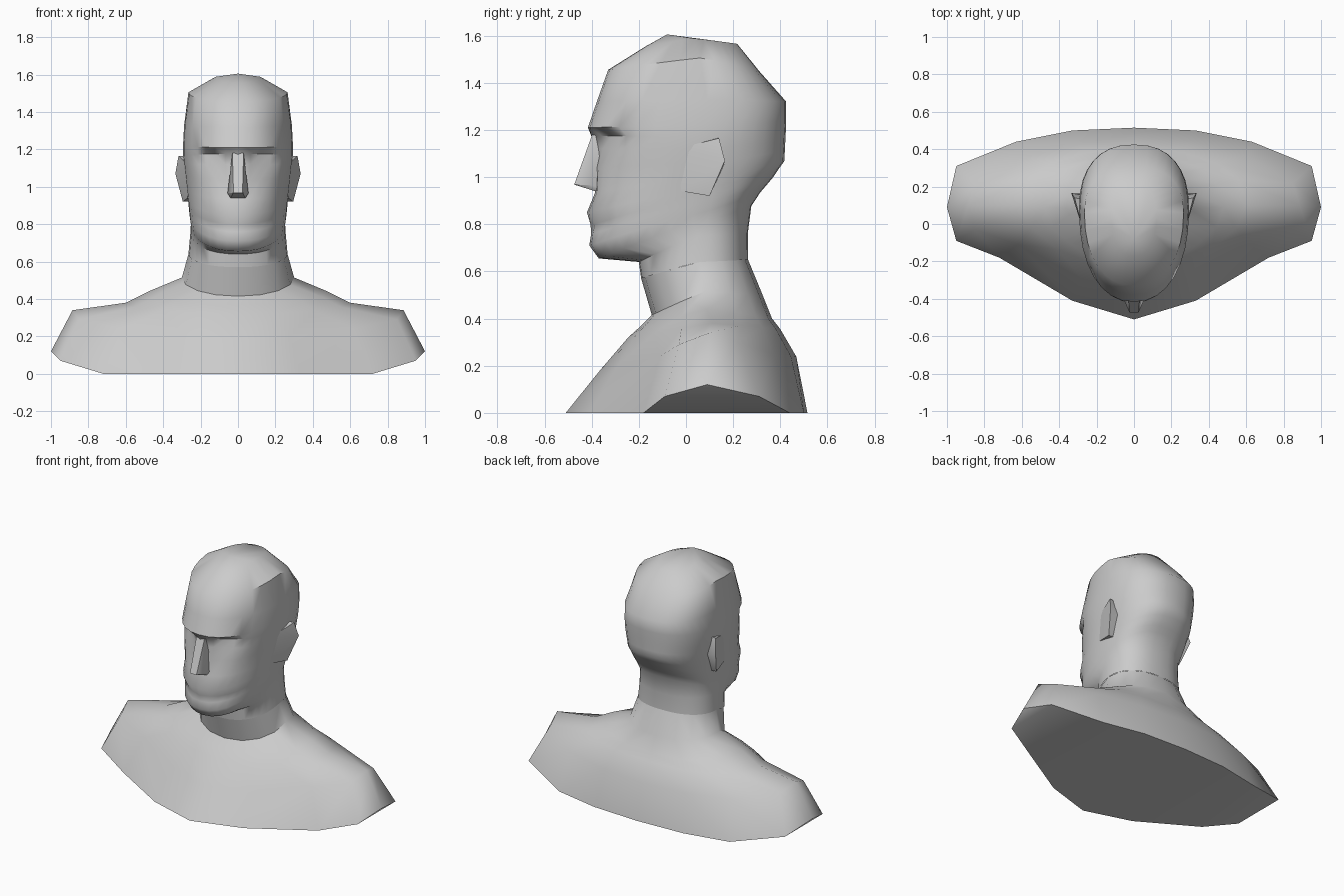
import bpy, bmesh
from math import sin, cos, pi, radians

if "Cube" in bpy.data.objects:
    bpy.data.objects.remove(bpy.data.objects["Cube"])


def ring(n, p, w, yf, zf, ym, zs, yb, zb):
    """Half cross-section from front centre round the side to back centre."""
    pts = []
    for i in range(n + 1):
        t = pi * i / n
        c, s = cos(t), max(sin(t), 0.0)
        e = p if c > 0 else min(p, 0.85)
        k = abs(c) ** e
        y, z = (yf, zf) if c > 0 else (yb, zb)
        pts.append([w * s ** e if 0 < i < n else 0.0,
                    ym + (y - ym) * k, zs + (z - zs) * abs(c)])
    return pts


def finish(name, bm, mirror=True, angle=50):
    me = bpy.data.meshes.new(name)
    bm.to_mesh(me)
    bm.free()
    ob = bpy.data.objects.new(name, me)
    bpy.context.collection.objects.link(ob)
    bpy.ops.object.select_all(action='DESELECT')
    ob.select_set(True)
    bpy.context.view_layer.objects.active = ob
    bpy.ops.object.shade_smooth_by_angle(angle=radians(angle))
    if mirror:
        m = ob.modifiers.new("mirror", 'MIRROR')
        m.use_clip = True
    return ob


def loft(name, rings, tip=None, base=False):
    bm = bmesh.new()
    vs = [[bm.verts.new(p) for p in r] for r in rings]
    n = len(vs[0]) - 1
    for a, b in zip(vs, vs[1:]):
        for i in range(n):
            bm.faces.new((a[i], a[i + 1], b[i + 1], b[i]))
    if tip:
        c = bm.verts.new(tip)
        for i in range(n):
            bm.faces.new((vs[-1][i], vs[-1][i + 1], c))
    if base:
        a = vs[0]
        for i in range(n // 2 - 1):
            bm.faces.new((a[i], a[n - i], a[n - i - 1], a[i + 1]))
        h = n // 2
        bm.faces.new((a[h - 1], a[h + 1], a[h]))
    return finish(name, bm)


def hull(name, pts, mirror):
    bm = bmesh.new()
    for p in pts:
        bm.verts.new(p)
    res = bmesh.ops.convex_hull(bm, input=bm.verts)
    junk = list({v for v in res["geom_interior"] if isinstance(v, bmesh.types.BMVert)})
    if junk:
        bmesh.ops.delete(bm, geom=junk, context='VERTS')
    bmesh.ops.recalc_face_normals(bm, faces=bm.faces)
    return finish(name, bm, mirror, 40)


# Shoulders: cut base outline, shoulder line, then rings up to the neck
base = [(0, -.51, 0), (.33, -.41, 0), (.72, -.18, 0), (.95, -.09, .07), (1, .09, .12),
        (.95, .31, .07), (.63, .44, 0), (.33, .50, 0), (0, .515, 0)]
shoulder = [(0, -.365, .18), (.28, -.29, .20), (.62, -.11, .24), (.85, -.03, .29), (.885, .10, .34),
            (.85, .22, .30), (.60, .37, .25), (.30, .445, .24), (0, .468, .238)]
neck = (.265, -.19, .57, .06, .64, .263, .65)
loft("shoulders", [base, shoulder,
                   ring(8, 1.1, .60, -.245, .32, .10, .38, .40, .355),
                   ring(8, 1.0, .48, -.19, .37, .09, .44, .365, .40),
                   ring(8, .95, .30, -.145, .415, .08, .515, .325, .50),
                   ring(8, .9, *neck)], base=True)

# Head: w, front y z, middle y, side z, back y z
levels = [
    neck,
    (.255, -.20, .64, .05, .75, .262, .76),
    (.252, -.37, .655, .03, .80, .277, .877),
    (.258, -.41, .71, .03, .84, .315, .935),
    (.262, -.402, .76, .03, .88, .345, .97),
    (.265, -.405, .80, .03, .91, .37, 1.00),
    (.268, -.42, .85, .03, .94, .39, 1.03),
    (.275, -.385, .935, .04, .99, .417, 1.068),
    (.283, -.39, 1.04, .05, 1.06, .419, 1.11),
    (.29, -.395, 1.12, .06, 1.12, .421, 1.15),
    (.293, -.402, 1.175, .07, 1.17, .423, 1.19),
    (.294, -.416, 1.21, .08, 1.22, .425, 1.24),
    (.288, -.378, 1.32, .09, 1.33, .425, 1.32),
    (.265, -.33, 1.455, .06, 1.505, .31, 1.45),
    (.12, -.17, 1.555, .03, 1.588, .217, 1.565)]
rings = [ring(16, .9, *lv) for lv in levels]
# Eye sockets, mouth and lip relief: push columns next to the centre
relief = {5: (.012, .012, .01), 4: (0, .008, .01), 8: (.01, .012, .005, 0),
          9: (.035, .045, .035, .01), 10: (.035, .055, .05, .025)}
for k, offs in relief.items():
    for i, d in enumerate(offs):
        rings[k][i + 1][1] += d
loft("head", rings, tip=(0, -.08, 1.605))

# Nose: wedge with a flat underside
half = [(.03, -.398, 1.18), (.028, -.412, 1.10), (.024, -.474, .968), (.056, -.40, .965),
        (.04, -.385, .94), (.045, -.34, .95), (.03, -.34, 1.17)]
hull("nose", [(s * x, y, z) for x, y, z in half for s in (-1, 1)], False)

# Ears: flaps that flare out towards the back
hull("ears", [(.27, -.04, 1.12), (.27, -.02, .94), (.318, .14, 1.165), (.335, .165, 1.07),
              (.295, .10, .92), (.26, .13, 1.165), (.26, .16, 1.05), (.255, .10, .92)], True)
